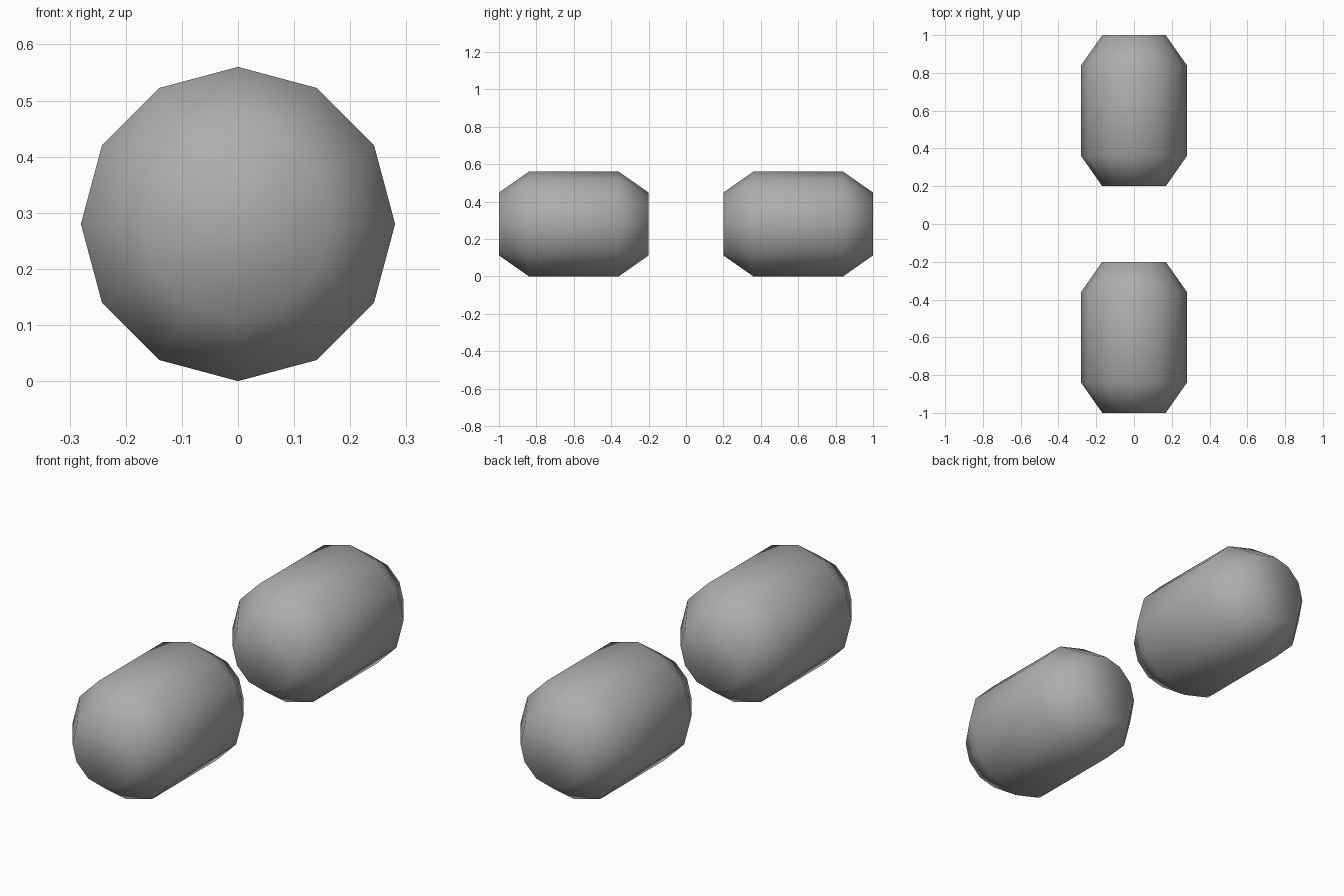
import bpy, bmesh
from math import sin, cos, pi

if "Cube" in bpy.data.objects:
    bpy.data.objects.remove(bpy.data.objects["Cube"])

SIDES = 12
RADIUS = 0.28
# (offset along y from the capsule centre, ring radius)
PROFILE = [(-0.40, 0.168), (-0.24, RADIUS), (0.24, RADIUS), (0.40, 0.168)]

# dark grey surface
GREY = bpy.data.materials.new("dark_grey")
GREY.diffuse_color = (0.42, 0.42, 0.42, 1)
GREY.use_nodes = True
GREY.node_tree.nodes["Principled BSDF"].inputs["Base Color"].default_value = GREY.diffuse_color


def capsule(name, y_centre):
    """Chamfered 12-sided barrel lying along y, closed at both ends."""
    bm = bmesh.new()
    rings = []
    for y, r in PROFILE:
        angles = [2 * pi * i / SIDES for i in range(SIDES)]
        rings.append([bm.verts.new((r * cos(a), y, r * sin(a))) for a in angles])
    # side bands
    for a, b in zip(rings, rings[1:]):
        for i in range(SIDES):
            j = (i + 1) % SIDES
            bm.faces.new((a[i], a[j], b[j], b[i]))
    # end caps
    bm.faces.new(rings[0])
    bm.faces.new(rings[-1])
    bmesh.ops.recalc_face_normals(bm, faces=bm.faces)
    for f in bm.faces:
        f.smooth = True
    mesh = bpy.data.meshes.new(name)
    bm.to_mesh(mesh)
    bm.free()
    mesh.materials.append(GREY)
    obj = bpy.data.objects.new(name, mesh)
    obj.location = (0, y_centre, RADIUS)
    bpy.context.collection.objects.link(obj)
    return obj


# front and back barrels
capsule("front_capsule", -0.6)
capsule("back_capsule", 0.6)
